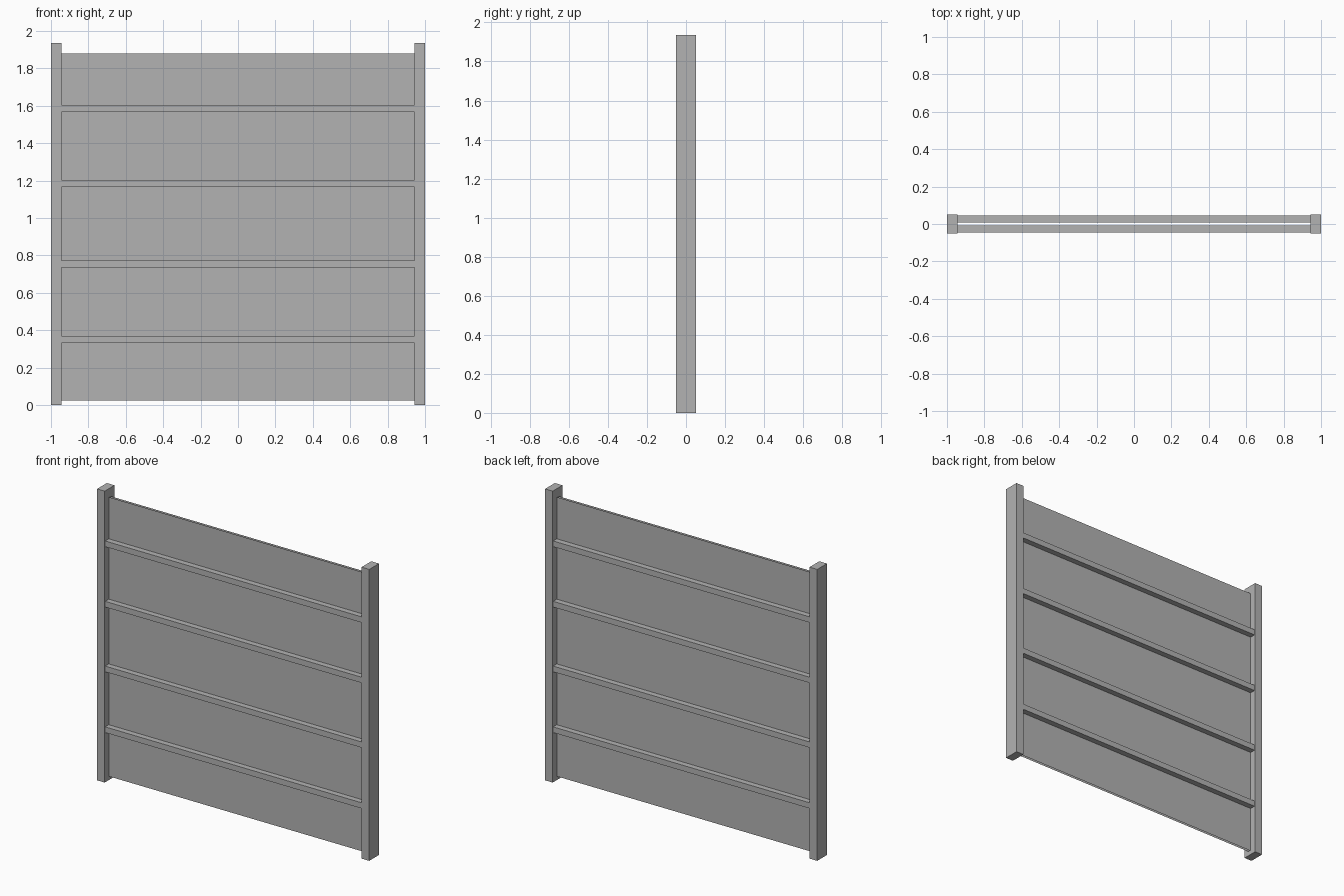
import bpy
import bmesh
from mathutils import Matrix, Vector

cube = bpy.data.objects.get("Cube")
if cube:
    bpy.data.objects.remove(cube, do_unlink=True)

GREY = (0.45, 0.45, 0.45, 1)
grey = bpy.data.materials.new("plain_grey")
grey.use_nodes = True
grey.diffuse_color = GREY
grey.node_tree.nodes["Principled BSDF"].inputs["Base Color"].default_value = GREY

POST_INNER = 0.944
POST_HALF_DEPTH = 0.051
SHEET_Y = 0.008
RAIL_Y = 0.046


def add_object(name, bm):
    mesh = bpy.data.meshes.new(name)
    bm.to_mesh(mesh)
    bm.free()
    mesh.materials.append(grey)
    obj = bpy.data.objects.new(name, mesh)
    bpy.context.collection.objects.link(obj)


def box(name, low, high):
    low, high = Vector(low), Vector(high)
    bm = bmesh.new()
    matrix = Matrix.Translation((low + high) / 2) @ Matrix.Diagonal((high - low).to_4d())
    bmesh.ops.create_cube(bm, size=1, matrix=matrix)
    add_object(name, bm)


def sheet(name, y, bottom, top):
    corners = [(-POST_INNER, bottom), (POST_INNER, bottom),
               (POST_INNER, top), (-POST_INNER, top)]
    if y > 0:
        corners.reverse()
    bm = bmesh.new()
    bm.faces.new([bm.verts.new((x, y, z)) for x, z in corners])
    add_object(name, bm)


# Upright posts
for side, x in (("right", -1), ("left", POST_INNER)):
    box(side + "_post", (x, -POST_HALF_DEPTH, 0),
        (x + 1 - POST_INNER, POST_HALF_DEPTH, 1.936))

# Two thin panel skins with an open gap, each carrying four rails
for face, sign in (("front", -1), ("back", 1)):
    sheet(face + "_panel", sign * SHEET_Y, 0.025, 1.88)
    near, far = sorted((sign * SHEET_Y, sign * RAIL_Y))
    for number, z in enumerate((0.33, 0.734, 1.164, 1.565), 1):
        box(f"{face}_rail_{number}", (-POST_INNER, near, z),
            (POST_INNER, far, z + 0.038))
